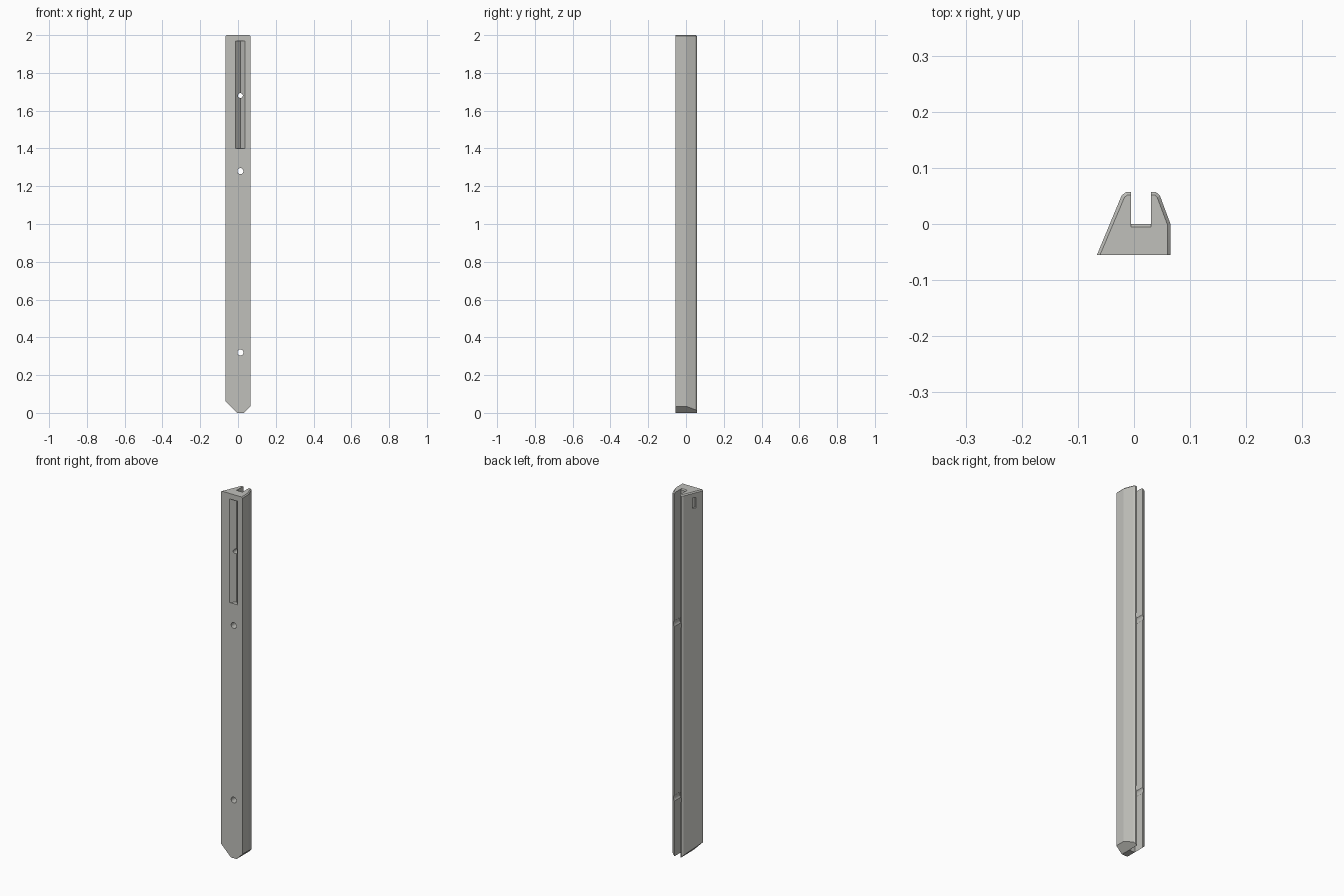
import bpy, bmesh, math
from mathutils import Matrix, Vector

if "Cube" in bpy.data.objects:
    bpy.data.objects.remove(bpy.data.objects["Cube"])

grey = bpy.data.materials.new("warm grey")
grey.diffuse_color = (0.53, 0.53, 0.50, 1)
grey.use_nodes = True
grey.node_tree.nodes["Principled BSDF"].inputs["Base Color"].default_value = grey.diffuse_color

SLOT_L, SLOT_R, FRONT, TOP, CH = -0.005, 0.03, -0.055, 2.0, 0.006
HOLE_X = 0.0125


def new_object(name, bm):
    bmesh.ops.recalc_face_normals(bm, faces=bm.faces)
    mesh = bpy.data.meshes.new(name)
    bm.to_mesh(mesh)
    bm.free()
    mesh.materials.append(grey)
    obj = bpy.data.objects.new(name, mesh)
    bpy.context.collection.objects.link(obj)
    return obj


def prism(name, points, offset):
    bm = bmesh.new()
    face = bm.faces.new([bm.verts.new(p) for p in points])
    ext = bmesh.ops.extrude_face_region(bm, geom=[face])
    bmesh.ops.translate(bm, vec=offset,
                        verts=[g for g in ext["geom"] if isinstance(g, bmesh.types.BMVert)])
    return new_object(name, bm)


def cylinder_y(name, z, r, y0, y1):
    pts = [(HOLE_X + r * math.cos(a), y0, z + r * math.sin(a))
           for a in (math.tau * i / 24 for i in range(24))]
    return prism(name, pts, (0, y1 - y0, 0))


# Rail cross-section, starting front left and running anticlockwise
section = [(-0.066, FRONT), (SLOT_L, FRONT), (SLOT_R, FRONT), (0.065, FRONT),
           (0.065, 0.0), (0.046, 0.051), (0.039, 0.057), (SLOT_R, 0.057),
           (SLOT_R, 0.0), (SLOT_L, 0.0), (SLOT_L, 0.057), (-0.014, 0.057),
           (-0.022, 0.051)]
# Same section drawn in at the chamfered top rim
rim = [(-0.0605, FRONT), (SLOT_L, FRONT), (SLOT_R, FRONT), (0.0595, FRONT),
       (0.0595, -0.001), (0.0415, 0.047), (0.037, 0.0515), (SLOT_R, 0.0515),
       (SLOT_R, -0.005), (SLOT_L, -0.005), (SLOT_L, 0.0515), (-0.012, 0.0515),
       (-0.017, 0.0475)]


def foot_z(x):
    # 45 degree cuts rise outward from both slot walls
    return max(0.0, x - SLOT_R, SLOT_L - x)


# Rail body
bm = bmesh.new()
rings = [[bm.verts.new((x, y, foot_z(x))) for x, y in section],
         [bm.verts.new((x, y, TOP - CH)) for x, y in section],
         [bm.verts.new((x, y, TOP)) for x, y in rim]]
n = len(section)
for low, high in zip(rings, rings[1:]):
    for i in range(n):
        j = (i + 1) % n
        bm.faces.new((low[i], low[j], high[j], high[i]))
bm.faces.new(rings[2])
for ids in ((0, 1, 9, 10, 11, 12), (1, 2, 8, 9), (2, 3, 4, 5, 6, 7, 8)):
    bm.faces.new([rings[0][i] for i in ids])
rail = new_object("slotted_rail", bm)

cutters = []
# Screw holes with wider head clearance in the slot
for z in (0.32, 1.28):
    cutters.append(cylinder_y("screw_hole", z, 0.016, -0.1, 0.03))
    cutters.append(cylinder_y("screw_head_clearance", z, 0.0235, 0.002, 0.1))
# V groove in the front with a small hole at its valley
cutters.append(prism("front_groove", [(-0.0135, FRONT - 0.001, 1.4), (0.0375, FRONT - 0.001, 1.4),
                                      (HOLE_X, FRONT + 0.025, 1.4)], (0, 0, 0.57)))
cutters.append(cylinder_y("groove_hole", 1.68, 0.013, -0.1, 0.03))
# Small rectangular recess high on the slanted left side
along = Vector((0.044, 0.106, 0)).normalized()
inward = Vector((along.y, -along.x, 0))
mid = Vector((-0.066, FRONT, 1.94)) + along * 0.053
corners = [mid - inward * 0.01 + along * 0.011 * a + Vector((0, 0, 0.029 * b))
           for a, b in ((-1, -1), (1, -1), (1, 1), (-1, 1))]
cutters.append(prism("side_recess", corners, inward * 0.02))

# Cut the rail, then discard the cutters
bpy.context.view_layer.objects.active = rail
rail.select_set(True)
for c in cutters:
    c.hide_render = True
    mod = rail.modifiers.new(c.name, "BOOLEAN")
    mod.operation = "DIFFERENCE"
    mod.solver = "EXACT"
    mod.object = c
    bpy.ops.object.modifier_apply(modifier=mod.name)
    bpy.data.objects.remove(c)
bpy.ops.object.shade_smooth_by_angle(angle=math.radians(18))
